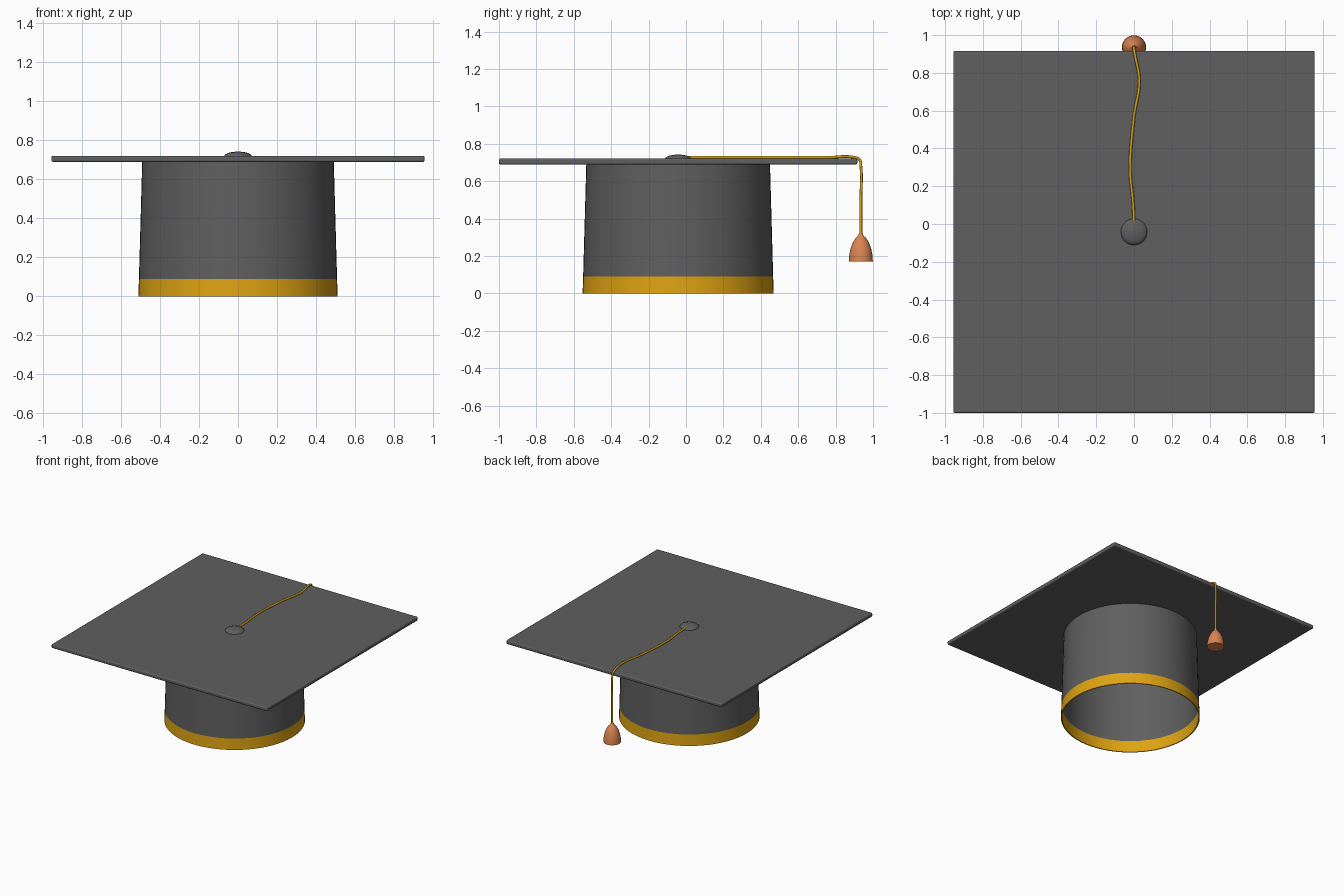
import bpy, bmesh, math

if "Cube" in bpy.data.objects:
    bpy.data.objects.remove(bpy.data.objects["Cube"])

CY = -0.042  # centre of the board and cap along y


def material(name, rgb):
    m = bpy.data.materials.new(name)
    m.diffuse_color = (*rgb, 1)
    m.use_nodes = True
    m.node_tree.nodes["Principled BSDF"].inputs["Base Color"].default_value = m.diffuse_color
    return m


GREY = material("charcoal cloth", (0.115, 0.115, 0.115))
GOLD = material("gold trim", (0.74, 0.37, 0.006))
COPPER = material("copper tassel", (0.70, 0.23, 0.08))


def lathe(name, profile, y, mats, segments=64, closed=False, angle=40):
    """Spin an (r, z) profile around a vertical axis at (0, y)."""
    bm = bmesh.new()
    verts = [bm.verts.new((r, 0, z)) for r, z in profile]
    edges = [bm.edges.new(p) for p in zip(verts, verts[1:])]
    if closed:
        edges.append(bm.edges.new((verts[-1], verts[0])))
    bmesh.ops.spin(bm, geom=verts + edges, cent=(0, 0, 0), axis=(0, 0, 1),
                   angle=math.tau, steps=segments, use_duplicate=False)
    bmesh.ops.remove_doubles(bm, verts=bm.verts, dist=1e-4)
    bmesh.ops.recalc_face_normals(bm, faces=bm.faces)
    me = bpy.data.meshes.new(name)
    bm.to_mesh(me)
    bm.free()
    for m in mats:
        me.materials.append(m)
    ob = bpy.data.objects.new(name, me)
    ob.location.y = y
    bpy.context.collection.objects.link(ob)
    smooth(ob, angle)
    return ob


def smooth(ob, angle=40):
    bpy.ops.object.select_all(action='DESELECT')
    ob.select_set(True)
    bpy.context.view_layer.objects.active = ob
    bpy.ops.object.shade_smooth_by_angle(angle=math.radians(angle))


# Square board with softened edges
bpy.ops.mesh.primitive_cube_add(size=1, location=(0, CY, 0.705))
board = bpy.context.object
board.name = "board"
board.scale = (1.912, 1.916, 0.031)
bpy.ops.object.transform_apply(location=False, rotation=False, scale=True)
board.data.materials.append(GREY)
bev = board.modifiers.new("soft edges", 'BEVEL')
bev.width = 0.008
bev.segments = 3
smooth(board)

# Hollow, slightly tapered cap; the lowest strip is gold inside and out
cap = lathe("cap", [(0.511, 0), (0.508, 0.09), (0.491, 0.695),
                    (0.483, 0.695), (0.500, 0.09), (0.503, 0)],
            CY, [GREY, GOLD], closed=True)
for p in cap.data.polygons:
    p.material_index = 1 if p.center.z < 0.09 - 1e-3 else 0

# Domed button
lathe("button", [(0.070, 0.715), (0.070, 0.722), (0.062, 0.730), (0.045, 0.737),
                 (0.023, 0.741), (0, 0.7425)], CY, [GREY], 32, angle=60)

# Cord wandering over the board and hanging off the back edge
path = [(0, 0.0, 0.727), (-0.004, 0.10, 0.727), (-0.020, 0.28, 0.727),
        (0.0, 0.57, 0.727), (0.028, 0.76, 0.727), (0.004, 0.90, 0.727),
        (0, 0.928, 0.715), (0, 0.935, 0.68), (0, 0.935, 0.50), (0, 0.935, 0.30)]
curve = bpy.data.curves.new("cord", 'CURVE')
curve.dimensions = '3D'
curve.bevel_depth = 0.0075
curve.bevel_resolution = 2
curve.resolution_u = 10
curve.use_fill_caps = True
sp = curve.splines.new('BEZIER')
sp.bezier_points.add(len(path) - 1)
for bp, co in zip(sp.bezier_points, path):
    bp.co = co
    bp.handle_left_type = bp.handle_right_type = 'AUTO'
curve.materials.append(GOLD)
bpy.context.collection.objects.link(bpy.data.objects.new("cord", curve))

# Bell-shaped tassel
lathe("tassel", [(0, 0.17), (0.064, 0.17), (0.062, 0.205), (0.055, 0.24),
                 (0.043, 0.272), (0.027, 0.297), (0.014, 0.309), (0.010, 0.322),
                 (0, 0.325)], 0.935, [COPPER], 32)
